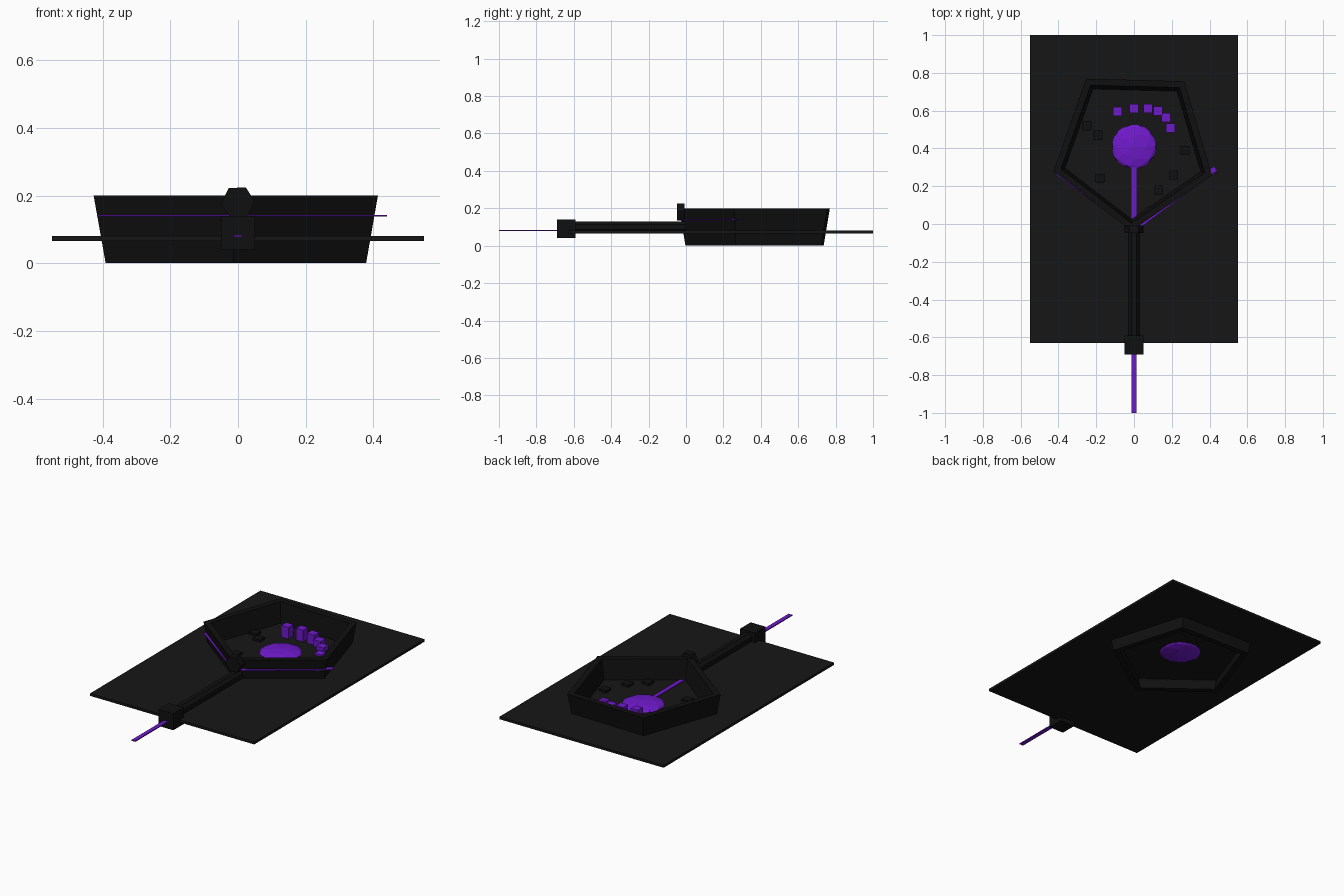
import bpy, bmesh, math
from mathutils import Matrix, Vector

if "Cube" in bpy.data.objects:
    bpy.data.objects.remove(bpy.data.objects["Cube"])


def material(name, rgb):
    m = bpy.data.materials.new(name)
    m.diffuse_color = (*rgb, 1)
    m.use_nodes = True
    m.node_tree.nodes["Principled BSDF"].inputs["Base Color"].default_value = m.diffuse_color
    return m


BLACK = material("black", (0.005, 0.005, 0.005))
PLATE = material("dark_grey", (0.008, 0.008, 0.008))
PURPLE = material("purple", (0.16, 0.01, 0.6))


def finish(name, bm, mat):
    bmesh.ops.recalc_face_normals(bm, faces=bm.faces)
    me = bpy.data.meshes.new(name)
    bm.to_mesh(me)
    bm.free()
    me.materials.append(mat)
    ob = bpy.data.objects.new(name, me)
    bpy.context.collection.objects.link(ob)
    return ob


def box(name, lo, hi, mat):
    lo, hi = Vector(lo), Vector(hi)
    bm = bmesh.new()
    bmesh.ops.create_cube(bm, size=1, matrix=Matrix.Translation((lo + hi) / 2)
                          @ Matrix.Diagonal((*(hi - lo), 1)))
    return finish(name, bm, mat)


def rod_y(name, sides, radius, y0, y1, z, mat, turn=0):
    bm = bmesh.new()
    bmesh.ops.create_cone(bm, cap_ends=True, segments=sides, radius1=radius, radius2=radius,
                          depth=y1 - y0, matrix=Matrix.Translation((0, (y0 + y1) / 2, z))
                          @ Matrix.Rotation(math.pi / 2, 4, 'X') @ Matrix.Rotation(turn, 4, 'Z'))
    return finish(name, bm, mat)


# base plate
box("base_plate", (-0.55, -0.63, 0.065), (0.55, 1.0, 0.08), PLATE)

# flared five-sided wall, open at top and bottom
bm = bmesh.new()
rings = []
for radius, z, cy in ((0.405, 0, 0.402), (0.442, 0.2, 0.405), (0.40, 0.2, 0.405), (0.363, 0, 0.402)):
    ring = []
    for k in range(5):
        a = math.radians(-91.5 + 72 * k)
        ring.append(bm.verts.new((radius * math.cos(a) - 0.003, cy + radius * math.sin(a), z)))
    rings.append(ring)
for r in range(4):
    a, b = rings[r], rings[(r + 1) % 4]
    for k in range(5):
        n = (k + 1) % 5
        bm.faces.new((a[k], a[n], b[n], b[k]))
finish("pentagon_wall", bm, BLACK)

# handle shaft, end block and hexagonal boss
rod_y("handle_shaft", 8, 0.033, -0.62, 0.0, 0.1, BLACK, math.pi / 8)
box("handle_block", (-0.05, -0.69, 0.04), (0.05, -0.59, 0.14), BLACK)
rod_y("front_boss", 6, 0.05, -0.048, -0.008, 0.18, BLACK, math.radians(33))

# long light strip and flattened centre gem
box("light_strip", (-0.0125, -1.0, 0.078), (0.0125, 0.4, 0.084), PURPLE)
bm = bmesh.new()
bmesh.ops.create_icosphere(bm, subdivisions=2, radius=1, matrix=Matrix.Translation((0, 0.41, 0.073))
                           @ Matrix.Diagonal((0.125, 0.125, 0.03, 1)))
finish("centre_gem", bm, PURPLE)

# thin strips along the two front walls
for side, reach in ((-1, 0.51), (1, 0.54)):
    bm = bmesh.new()
    bmesh.ops.create_cube(bm, size=1, matrix=Matrix.Translation((0, -0.03, 0.14))
                          @ Matrix.Rotation(math.radians(90 - side * 53.5), 4, 'Z')
                          @ Matrix.Translation((reach / 2, 0.004 * side, 0))
                          @ Matrix.Diagonal((reach, 0.03, 0.005, 1)))
    finish("wall_strip", bm, PURPLE)

# arc of lit buttons (x, y, top)
for x, y, top in ((-0.087, 0.596, 0.15), (0, 0.612, 0.15), (0.074, 0.612, 0.14),
                  (0.127, 0.599, 0.12), (0.17, 0.564, 0.107), (0.194, 0.509, 0.09)):
    box("lit_button", (x - 0.024, y - 0.024, 0.07), (x + 0.024, y + 0.024, top), PURPLE)

# unlit buttons near the wall
for x, y in ((0.27, 0.39), (0.21, 0.26), (0.13, 0.18), (-0.25, 0.52), (-0.19, 0.47), (-0.18, 0.24)):
    box("dark_button", (x - 0.024, y - 0.024, 0.07), (x + 0.024, y + 0.024, 0.095), BLACK)
